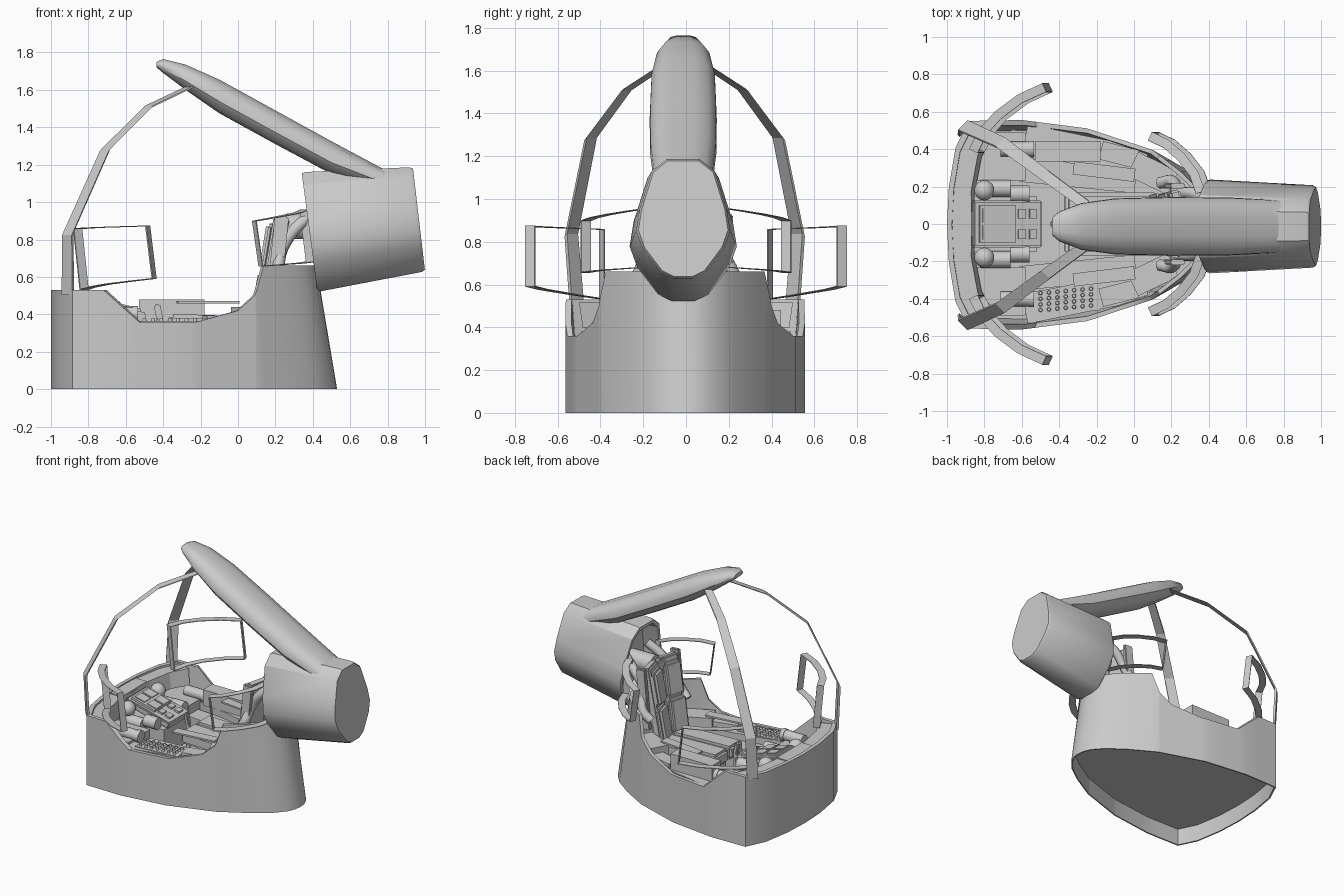
import bpy, bmesh, math
from mathutils import Vector, Matrix

default_cube = bpy.data.objects.get("Cube")
if default_cube:
    bpy.data.objects.remove(default_cube)


def finish(name, bm, smooth=None):
    bmesh.ops.recalc_face_normals(bm, faces=bm.faces)
    mesh = bpy.data.meshes.new(name)
    bm.to_mesh(mesh)
    bm.free()
    part = bpy.data.objects.new(name, mesh)
    bpy.context.collection.objects.link(part)
    if smooth:
        bpy.ops.object.select_all(action='DESELECT')
        part.select_set(True)
        bpy.context.view_layer.objects.active = part
        bpy.ops.object.shade_smooth_by_angle(angle=math.radians(smooth))


def loft(name, rings, closed=True, caps=True, smooth=None):
    bm = bmesh.new()
    loops = [[bm.verts.new(p) for p in ring] for ring in rings]
    for low, high in zip(loops, loops[1:]):
        count = len(low)
        for i in range(count if closed else count - 1):
            j = (i + 1) % count
            bm.faces.new((low[i], low[j], high[j], high[i]))
    if caps:
        bm.faces.new(loops[0])
        bm.faces.new(loops[-1])
    finish(name, bm, smooth)


def box(name, centre, size, tilt=0, turn=0, bevel=0):
    bm = bmesh.new()
    place = (Matrix.Translation(centre) @ Matrix.Rotation(turn, 4, 'Z')
             @ Matrix.Rotation(tilt, 4, 'Y') @ Matrix.Diagonal((*size, 1)))
    bmesh.ops.create_cube(bm, size=1, matrix=place)
    if bevel:
        bmesh.ops.bevel(bm, geom=bm.edges[:], offset=bevel, segments=2, affect='EDGES')
    finish(name, bm)


def barrel(name, centre, radius, length, upright=False, tip=1):
    bm = bmesh.new()
    place = Matrix.Translation(centre)
    if not upright:
        place = place @ Matrix.Rotation(math.pi / 2, 4, 'Y')
    bmesh.ops.create_cone(bm, cap_ends=True, segments=14, radius1=radius,
                          radius2=radius * tip, depth=length, matrix=place)
    finish(name, bm, 40)


def tube(name, points, radius):
    curve = bpy.data.curves.new(name, 'CURVE')
    curve.dimensions = '3D'
    curve.bevel_depth = radius
    curve.bevel_resolution = 2
    curve.resolution_u = 5
    curve.use_fill_caps = True
    spline = curve.splines.new('BEZIER')
    spline.bezier_points.add(len(points) - 1)
    for knot, p in zip(spline.bezier_points, points):
        knot.co = p
        knot.handle_left_type = knot.handle_right_type = 'AUTO'
    part = bpy.data.objects.new(name, curve)
    bpy.context.collection.objects.link(part)


def interpolate(table, x):
    for (xa, ya), (xb, yb) in zip(table, table[1:]):
        if x <= xb:
            return ya + (yb - ya) * max(0, x - xa) / (xb - xa)
    return table[-1][1]


# Tub: plan outline and rim height
plan = [(-1, 0), (-.99, .2), (-.955, .41), (-.885, .555), (-.6, .56), (-.25, .515),
        (.1, .4), (.3, .285), (.43, .19), (.5, .11), (.525, .05), (.53, 0)]
rim = [(-.72, .53), (-.53, .36), (-.22, .36), (0, .42), (.09, .5), (.15, .66)]
xs = sorted({x for x, _ in plan + rim} | {-.8, -.4, .2, .37})
half = [(x, interpolate(plan, x)) for x in xs]
outline = half + [(x, -y) for x, y in half[-2:0:-1]]


def hull_ring(inset, height=None):
    ring = []
    for x, y in outline:
        z = interpolate(rim, x) if height is None else height
        lean = z * max(0, x - .1) * .39
        ring.append(((x - lean + .23) * (1 - inset * .7) - .23, y * (1 - inset) - .004, z))
    return ring


loft("tub", [hull_ring(.02, .13), hull_ring(.02, 0), hull_ring(0, 0), hull_ring(0),
             hull_ring(.05), hull_ring(.1, .13)], smooth=30)

# Nose deck
nose = plan[:4]
nose = [(x, -y) for x, y in nose[:0:-1]] + nose
loft("nose_deck", [[(x + .01, y * .97, .515) for x, y in nose],
                   [(x + .12, y * .9, .515) for x, y in nose],
                   [(x + .14, y * .87, .4) for x, y in nose]], closed=False, caps=False)
box("nose_plate", (-.92, 0, .515), (.1, .3, .015))

# Rear pod with open front, set slightly off centre like the spine
offset = -.013
section = [(.08, 1), (.155, .9), (.215, .58), (.232, .4), (.2, .25), (.11, .05), (.05, 0)]
section = section + [(-y, v) for y, v in reversed(section)]


def pod_ring(t, scale=1, wide=1):
    bottom = Vector((.425, offset, .52)).lerp(Vector((1, offset, .63)), t)
    top = Vector((.34, offset, 1.16)).lerp(Vector((.935, offset, 1.187)), t)
    return [bottom.lerp(top, .5 + (v - .5) * scale) + Vector((0, y * scale * wide, 0))
            for y, v in section]


loft("rear_pod", [pod_ring(.2, .84), pod_ring(0, .9, 1.06), pod_ring(0, .98, 1.08),
                  pod_ring(.03, 1, 1.08), pod_ring(.97, 1, .95), pod_ring(1, .97, .93)], smooth=32)

# Overhead spine
spine = [(-.435, 1.75, 1.72, .05), (-.4, 1.765, 1.69, .08), (-.28, 1.735, 1.6, .125),
         (-.1, 1.655, 1.475, .15), (.2, 1.49, 1.31, .157), (.5, 1.325, 1.15, .155),
         (.79, 1.17, 1.06, .14)]
arch = [(.35, 1), (.75, .89), (.98, .62), (1, .35), (.78, .1), (.35, 0)]
arch = arch + [(-y, v) for y, v in reversed(arch)]
loft("overhead_spine", [[(x, w * y + offset, low + (top - low) * v) for y, v in arch]
                        for x, top, low, w in spine], smooth=40)


def canopy_post(name, path, side):
    rings = []
    for i, (x, y, z) in enumerate(path):
        w = Vector((.028, .028 * side, 0)) * (1 - i * .08)
        t = Vector((.005, -.006 * side, .006))
        rings.append([Vector((x, y * side - .006, z)) + a for a in (w + t, w - t, -w - t, t - w)])
    loft(name, rings)


def open_frame(name, arc, top, bottom, shift, width, side):
    count = len(arc)
    upper, lower, normals = [], [], []
    for i, (x, y) in enumerate(arc):
        a, b = arc[max(i - 1, 0)], arc[min(i + 1, count - 1)]
        along = Vector((b[0] - a[0], (b[1] - a[1]) * side, 0)).normalized()
        normals.append(Vector((-along.y, along.x, 0)) * width / 2)
        f = i / (count - 1)
        upper.append(Vector((x, y * side, top[0] + (top[1] - top[0]) * f)))
        lower.append(Vector((x + shift, y * side, bottom[0] + (bottom[1] - bottom[0]) * f)))
    outer = upper + lower[::-1]
    normals = normals + normals[::-1]
    centre = sum(outer, Vector()) / len(outer)
    inner = [p.lerp(centre, .03) for p in outer]
    sheets = [[p + n * s for p, n in zip(ring, normals)]
              for ring, s in ((outer, 1), (outer, -1), (inner, -1), (inner, 1), (outer, 1))]
    loft(name, sheets, caps=False)


for label, s in (("right", -1), ("left", 1)):
    # Canopy posts and open window frames
    canopy_post("canopy_post_" + label,
                [(-.91, .505, .51), (-.91, .53, .83), (-.71, .44, 1.28),
                 (-.48, .27, 1.51), (-.26, .11, 1.615)], s)
    open_frame("front_window_frame_" + label,
               [(-.86, .39), (-.81, .49), (-.73, .58), (-.61, .67), (-.48, .73)],
               (.86, .875), (.53, .59), .035, .05, s)
    open_frame("rear_window_frame_" + label,
               [(.085, .47), (.17, .43), (.25, .36), (.32, .27), (.355, .17)],
               (.9, .96), (.655, .68), .035, .05, s)

    # Side consoles and controls
    box("side_console_" + label, (-.26, .39 * s, .26), (.66, .16, .2), turn=-.2 * s)
    box("inner_console_" + label, (-.3, .26 * s, .23), (.62, .13, .16), turn=-.1 * s)
    box("console_shelf_" + label, (-.16, .28 * s, .465), (.33, .07, .012), turn=-.12 * s)
    box("rear_console_" + label, (.1, .27 * s, .3), (.24, .14, .28), turn=-.45 * s)
    box("rear_side_panel_" + label, (-.08, .37 * s, .375), (.2, .1, .04), turn=-.25 * s)
    box("front_block_" + label, (-.72, .36 * s, .28), (.28, .26, .2))
    barrel("throttle_barrel_" + label, (-.63, .4 * s, .4), .04, .17)
    barrel("throttle_cap_" + label, (-.55, .4 * s, .4), .045, .03)
    barrel("gauge_barrel_" + label, (-.61, .16 * s, .4), .045, .1)
    barrel("pedal_barrel_" + label, (-.74, .19 * s, .38), .045, .16)
    ball = bmesh.new()
    bmesh.ops.create_uvsphere(ball, u_segments=14, v_segments=9, radius=.055,
                              matrix=Matrix.Translation((-.8, .18 * s, .46)))
    finish("round_vent_" + label, ball, 60)

    # Seat halves, angled toward each other
    box("seat_back_" + label, (.185, .085 * s, .6), (.06, .17, .64), tilt=.17, turn=.25 * s, bevel=.012)
    box("seat_side_plate_" + label, (.212, .205 * s, .7), (.075, .03, .45), tilt=.1, bevel=.006)
    box("seat_cushion_" + label, (-.12, .085 * s, .345), (.5, .165, .1), tilt=.03, bevel=.02)
    for k in range(2):
        box("back_pad_" + label, (.125 + k * .045, .088 * s, .5 + k * .26), (.05, .15, .25),
            tilt=.17, turn=.25 * s, bevel=.018)
    tube("breathing_hose_" + label,
         [(.42, .13 * s, .95), (.31, .165 * s, .86), (.24, .17 * s, .76),
          (.2, .23 * s, .62), (.14, .22 * s, .56)], .033)

# Seat base, headrest and control stick
box("seat_base", (-.02, 0, .23), (.42, .3, .16))
box("headrest", (.235, 0, .86), (.06, .17, .1), tilt=.17, bevel=.015)
barrel("headrest_mount", (.36, 0, .87), .07, .2)
barrel("control_stick", (-.42, 0, .27), .015, .22, upright=True)
box("stick_grip", (-.425, 0, .41), (.035, .035, .09), tilt=-.2, bevel=.008)

# Instrument panel
box("panel_pedestal", (-.7, 0, .26), (.36, .3, .2))
box("instrument_panel", (-.68, 0, .43), (.38, .25, .05), tilt=.25, bevel=.008)
box("main_screen", (-.73, 0, .475), (.2, .2, .02), tilt=.25)
for row in range(2):
    for side in (-1, 1):
        box("small_screen", (-.77 + row * .1, side * .045, .497 - row * .026), (.08, .075, .012), tilt=.25)
        box("panel_switch", (-.6 + row * .06, side * .055, .44 - row * .015), (.04, .05, .02), tilt=.25)

# Side display and button pad
box("side_display", (-.355, .39, .42), (.35, .11, .12))
box("button_pad", (-.36, -.41, .35), (.34, .13, .03), turn=.08)
for column in range(7):
    for row in range(4):
        barrel("pad_button", (-.5 + column * .045, -.46 + row * .03 + column * .004, .37),
               .012, .02, upright=True, tip=.7)
